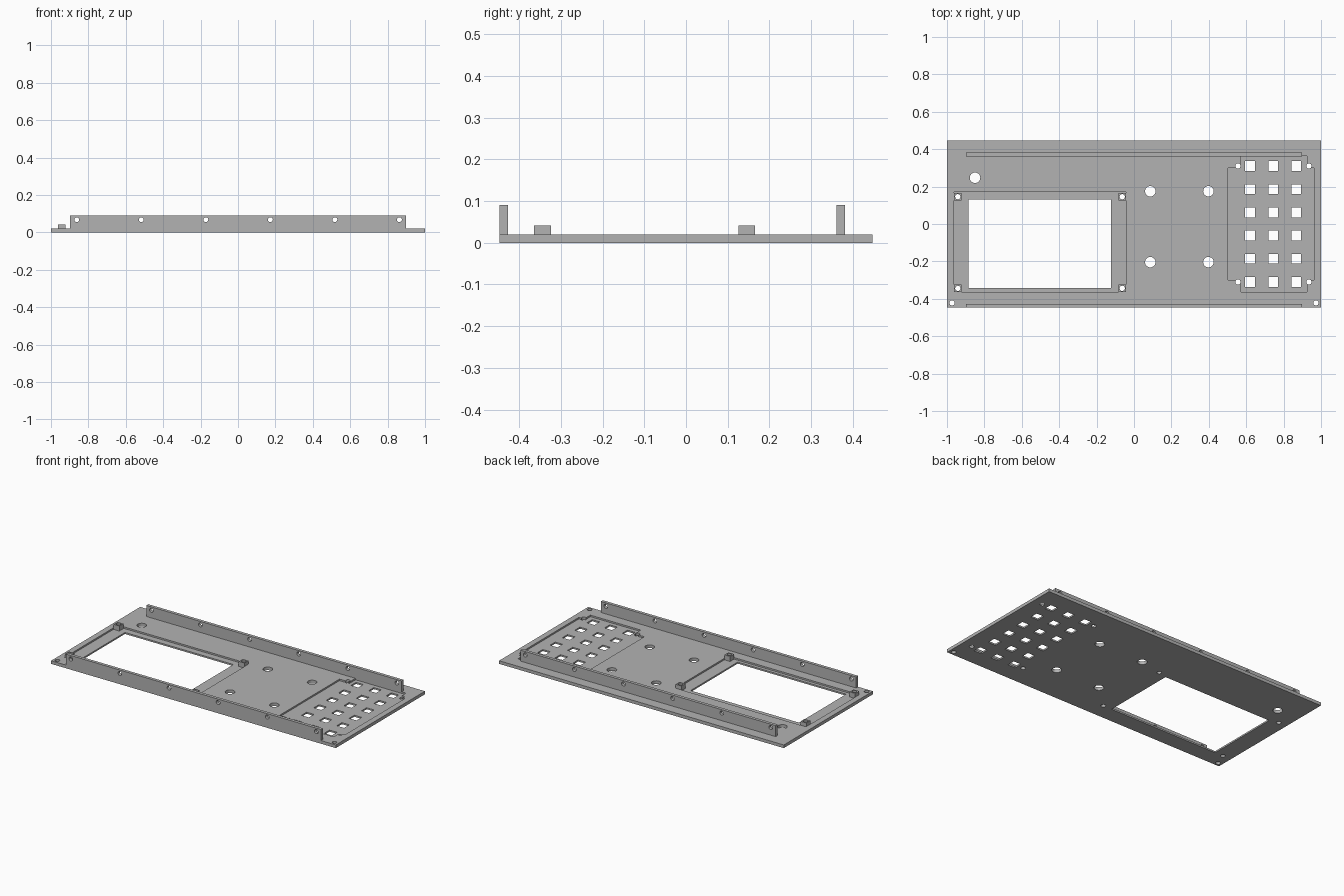
import bpy, bmesh, math
from mathutils import Matrix, Vector

if "Cube" in bpy.data.objects:
    bpy.data.objects.remove(bpy.data.objects["Cube"], do_unlink=True)

grey = bpy.data.materials.new("panel_grey")
grey.use_nodes = True
grey.diffuse_color = (0.45, 0.45, 0.45, 1)
grey.node_tree.nodes["Principled BSDF"].inputs["Base Color"].default_value = (0.45, 0.45, 0.45, 1)


def add_box(bm, x0, x1, y0, y1, z0, z1):
    size = Matrix.Diagonal((x1 - x0, y1 - y0, z1 - z0, 1))
    place = Matrix.Translation(((x0 + x1) / 2, (y0 + y1) / 2, (z0 + z1) / 2))
    bmesh.ops.create_cube(bm, size=1, matrix=place @ size)


def add_pin(bm, centre, radius, depth, axis="Z"):
    turn = Matrix.Rotation(math.pi / 2, 4, "X") if axis == "Y" else Matrix()
    bmesh.ops.create_cone(bm, cap_ends=True, segments=32, radius1=radius, radius2=radius,
                          depth=depth, matrix=Matrix.Translation(centre) @ turn)


def add_prism(bm, outline, z0, z1):
    face = bm.faces.new([bm.verts.new((x, y, z0)) for x, y in outline])
    top = bmesh.ops.extrude_face_region(bm, geom=[face])["geom"]
    bmesh.ops.translate(bm, vec=Vector((0, 0, z1 - z0)),
                        verts=[v for v in top if isinstance(v, bmesh.types.BMVert)])
    bmesh.ops.recalc_face_normals(bm, faces=bm.faces)


def finish(bm, name):
    mesh = bpy.data.meshes.new(name)
    bm.to_mesh(mesh)
    bm.free()
    mesh.materials.append(grey)
    obj = bpy.data.objects.new(name, mesh)
    bpy.context.collection.objects.link(obj)
    return obj


def box(name, *limits):
    bm = bmesh.new()
    add_box(bm, *limits)
    return finish(bm, name)


def cut(obj, cutter):
    mod = obj.modifiers.new("cut", "BOOLEAN")
    mod.operation, mod.solver, mod.object = "DIFFERENCE", "EXACT", cutter
    bpy.context.view_layer.objects.active = obj
    bpy.ops.object.modifier_apply(modifier=mod.name)


THICK, FLOOR, TALL = 0.02, 0.01, 0.09
cutters = []

# Base plate
plate = box("base_plate", -1, 1, -0.447, 0.447, 0, THICK)

# Shallow pockets for the screen and the keypad
bm = bmesh.new()
add_box(bm, -0.963, -0.043, -0.364, 0.171, FLOOR, 0.05)
quarter = [(0.23, 0.30), (0.177, 0.30), (0.177, 0.363)]
cross = quarter + [(-x, y) for x, y in reversed(quarter)]
cross += [(-x, -y) for x, y in cross]
add_prism(bm, [(x + 0.733 + (0.016 if abs(x) < 0.2 else 0), y) for x, y in cross], FLOOR, 0.05)
pockets = finish(bm, "pocket_cutter")
cutters.append(pockets)
cut(plate, pockets)

# Screen window, key openings and round holes
standoffs = [(x, y) for x in (-0.942, -0.063) for y in (-0.344, 0.146)]
bm = bmesh.new()
add_box(bm, -0.885, -0.123, -0.343, 0.13, -0.1, 0.1)
for x in (0.62, 0.745, 0.868):
    for row in range(6):
        y = -0.31 + 0.124 * row
        add_box(bm, x - 0.026, x + 0.026, y - 0.026, y + 0.026, -0.1, 0.1)
wide = [(-0.85, 0.247)] + [(x, y) for x in (0.087, 0.398) for y in (-0.204, 0.175)]
small = [(x, y) for x in (0.556, 0.935) for y in (-0.31, 0.31)]
small += [(-0.973, -0.422), (0.973, -0.422)] + standoffs
for points, radius in ((wide, 0.028), (small, 0.014)):
    for x, y in points:
        add_pin(bm, (x, y, 0), radius, 0.2)
holes = finish(bm, "hole_cutter")
cutters.append(holes)
cut(plate, holes)

# Screen standoffs on the pocket floor
for i, (x, y) in enumerate(standoffs):
    post = box(f"screen_standoff_{i + 1}", x - 0.02, x + 0.02, y - 0.02, y + 0.02, FLOOR, 0.042)
    bm = bmesh.new()
    add_pin(bm, (x, y, 0), 0.014, 0.2)
    bore = finish(bm, "standoff_cutter")
    cutters.append(bore)
    cut(post, bore)

# Upright mounting rails with a row of screw holes
bm = bmesh.new()
for i in range(6):
    add_pin(bm, (-0.862 + 0.345 * i, 0, 0.068), 0.013, 2, "Y")
rail_holes = finish(bm, "rail_cutter")
cutters.append(rail_holes)
for name, y in (("front_rail", -0.447), ("back_rail", 0.361)):
    cut(box(name, -0.897, 0.897, y, y + 0.02, THICK, TALL), rail_holes)

# Remove the cutters
for cutter in cutters:
    bpy.data.objects.remove(cutter, do_unlink=True)
